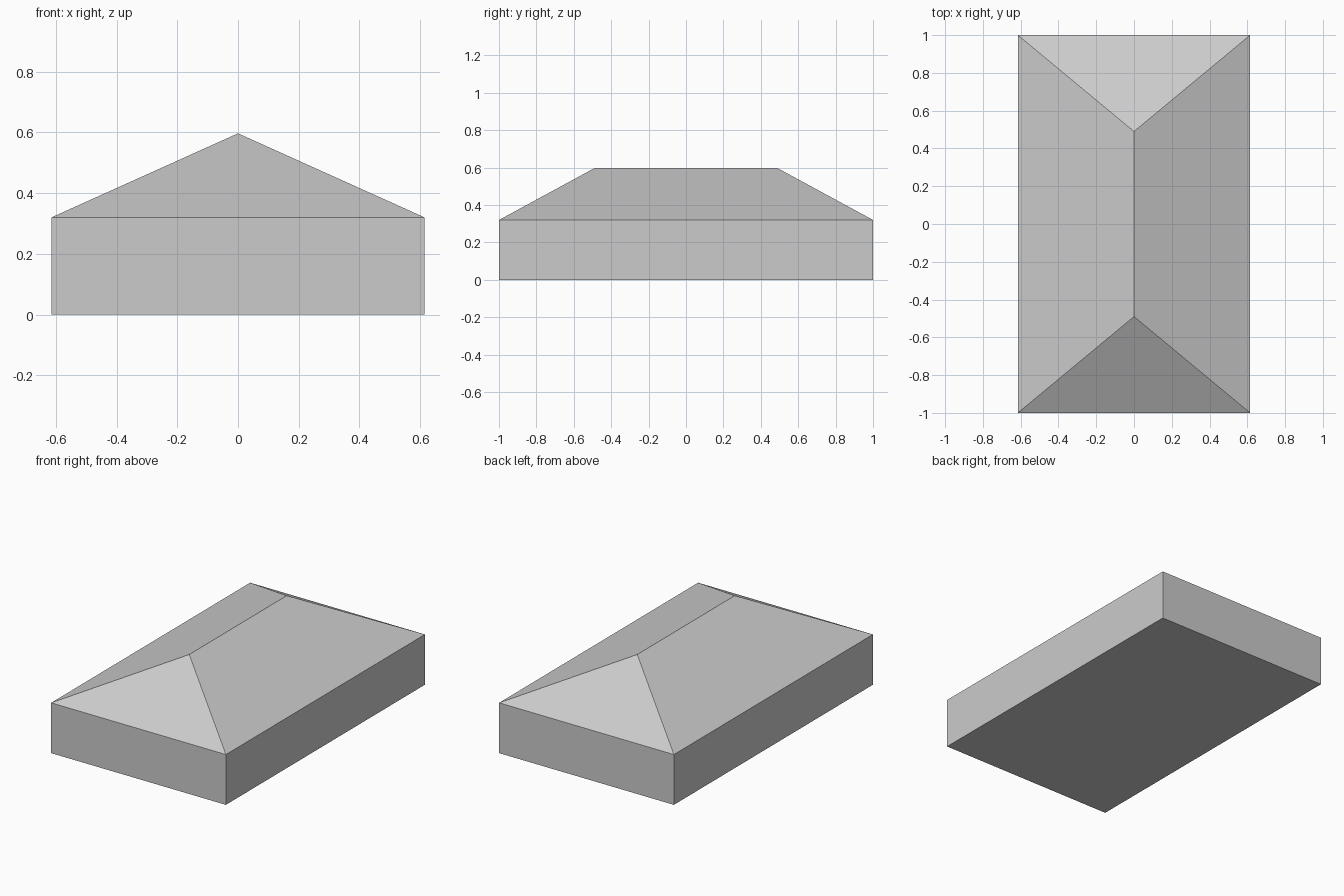
import bpy
import bmesh

HALF_W, HALF_L = 0.615, 1.0
EAVE_Z, RIDGE_Z, RIDGE_HALF = 0.32, 0.597, 0.49

cube = bpy.data.objects.get("Cube")
if cube:
    bpy.data.objects.remove(cube, do_unlink=True)

# One plain grey for the whole building
grey = bpy.data.materials.new("plain grey")
grey.use_nodes = True
colour = (0.6, 0.6, 0.6, 1.0)
grey.diffuse_color = colour
grey.node_tree.nodes["Principled BSDF"].inputs["Base Color"].default_value = colour


def rectangle(bm, z):
    """Counter-clockwise footprint corners at height z."""
    signs = ((-1, -1), (1, -1), (1, 1), (-1, 1))
    return [bm.verts.new((sx * HALF_W, sy * HALF_L, z)) for sx, sy in signs]


def finish(bm, name):
    mesh = bpy.data.meshes.new(name)
    bm.to_mesh(mesh)
    bm.free()
    mesh.materials.append(grey)
    obj = bpy.data.objects.new(name, mesh)
    bpy.context.collection.objects.link(obj)
    return obj


# Walls with a closed floor, open under the roof
bm = bmesh.new()
low, high = rectangle(bm, 0), rectangle(bm, EAVE_Z)
bm.faces.new(low[::-1])
for i in range(4):
    j = (i + 1) % 4
    bm.faces.new((low[i], low[j], high[j], high[i]))
finish(bm, "walls")

# Hipped roof: two triangular ends and two long slopes meeting at the ridge
bm = bmesh.new()
fr, fl, bl, br = rectangle(bm, EAVE_Z)
front, back = (bm.verts.new((0, s * RIDGE_HALF, RIDGE_Z)) for s in (-1, 1))
for corners in ((fr, fl, front), (bl, br, back),
                (fl, bl, back, front), (br, fr, front, back)):
    bm.faces.new(corners)
finish(bm, "hipped_roof")
